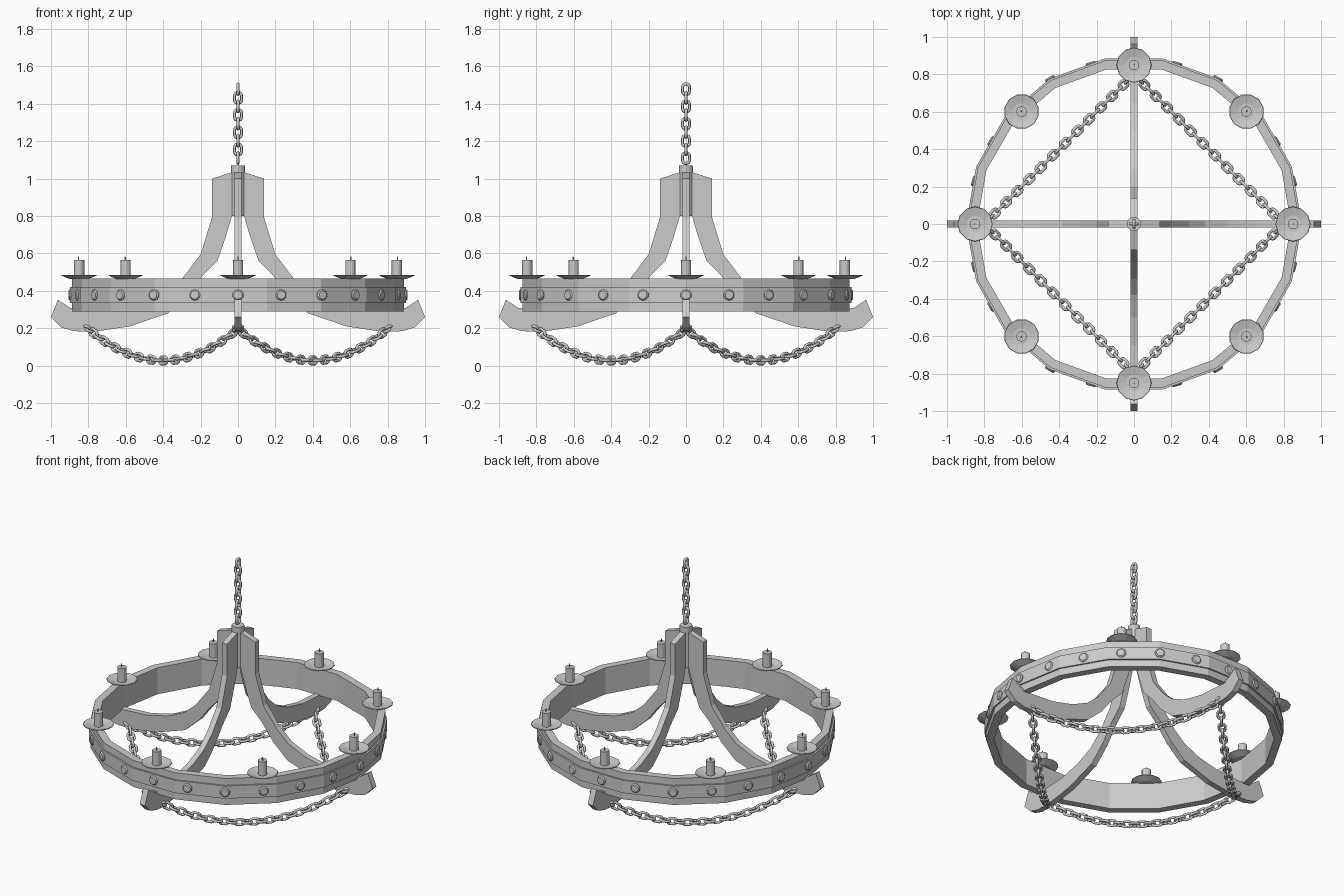
import bpy, bmesh
from math import sin, cos, pi, radians
from mathutils import Vector, Matrix

if "Cube" in bpy.data.objects:
    bpy.data.objects.remove(bpy.data.objects["Cube"])


def finish(name, bm, smooth=False):
    bmesh.ops.recalc_face_normals(bm, faces=bm.faces)
    me = bpy.data.meshes.new(name)
    bm.to_mesh(me)
    bm.free()
    ob = bpy.data.objects.new(name, me)
    bpy.context.collection.objects.link(ob)
    if smooth:
        me.polygons.foreach_set("use_smooth", [True] * len(me.polygons))
    return ob


def lathe(bm, prof, n, mat=Matrix(), loop=False):
    """Turn an (r, z) profile; open profiles get end caps."""
    rows = [[bm.verts.new(mat @ Vector((r * cos(2 * pi * i / n), r * sin(2 * pi * i / n), z)))
             for i in range(n)] for r, z in prof]
    pairs = list(zip(rows, rows[1:])) + ([(rows[-1], rows[0])] if loop else [])
    for a, b in pairs:
        for i in range(n):
            j = (i + 1) % n
            bm.faces.new((a[i], a[j], b[j], b[i]))
    if not loop:
        bm.faces.new(rows[0])
        bm.faces.new(rows[-1])


def link(bm, centre, along, side, half=0.029, wide=0.019, tube=0.0085):
    """One oval chain link lying in the along/side plane."""
    along = along.normalized()
    normal = along.cross(side).normalized()
    side = normal.cross(along)
    rings = []
    for k in range(12):
        a = 2 * pi * (k + 0.5) / 12
        straight = (half - wide) * (1 if cos(a) > 0 else -1)
        out = along * cos(a) + side * sin(a)
        p = centre + out * wide + along * straight
        rings.append([bm.verts.new(p + tube * (out * cos(pi * t / 3) + normal * sin(pi * t / 3)))
                      for t in range(6)])
    for k in range(12):
        a, b = rings[k], rings[(k + 1) % 12]
        for t in range(6):
            u = (t + 1) % 6
            bm.faces.new((a[t], a[u], b[u], b[t]))


# 18-sided rim and its raised centre band
bm = bmesh.new()
lathe(bm, [(0.84, 0.29), (0.888, 0.29), (0.888, 0.465), (0.84, 0.465)], 18, loop=True)
finish("rim", bm)
bm = bmesh.new()
lathe(bm, [(0.875, 0.336), (0.898, 0.336), (0.898, 0.42), (0.875, 0.42)], 18, loop=True)
finish("rim_band", bm)

# studs around the band
bm = bmesh.new()
for i in range(24):
    deg = i * 15
    surf = 0.898 * cos(pi / 18) / cos(radians(deg % 20 - 10))
    m = (Matrix.Rotation(radians(deg), 4, 'Z') @ Matrix.Translation((surf, 0, 0.378))
         @ Matrix.Rotation(pi / 2, 4, 'Y'))
    lathe(bm, [(0.03, -0.02), (0.03, 0.002), (0.023, 0.009)], 10, m)
finish("rim_studs", bm)

# four curved arms cut from flat board
arm = [(0.03, 1.035), (0.14, 1.0), (0.14, 0.79), (0.2, 0.595), (0.295, 0.47), (0.38, 0.395),
       (0.5, 0.34), (0.65, 0.305), (0.82, 0.295), (0.9, 0.31), (0.963, 0.353), (1.0, 0.26),
       (0.945, 0.205), (0.88, 0.185), (0.78, 0.18), (0.58, 0.21), (0.375, 0.28), (0.27, 0.375),
       (0.19, 0.48), (0.11, 0.56), (0.065, 0.69), (0.03, 0.81)]
for i, name in enumerate(("right", "back", "left", "front")):
    bm = bmesh.new()
    face = bm.faces.new([bm.verts.new((x, -0.019, z)) for x, z in arm])
    ext = bmesh.ops.extrude_face_region(bm, geom=[face])
    bmesh.ops.translate(bm, vec=(0, 0.038, 0),
                        verts=[v for v in ext["geom"] if isinstance(v, bmesh.types.BMVert)])
    bm.transform(Matrix.Rotation(i * pi / 2, 4, 'Z'))
    finish(name + "_arm", bm)

# centre post
bm = bmesh.new()
lathe(bm, [(0.038, 0.8), (0.038, 1.07)], 12)
finish("centre_post", bm)

# drip plates, candles and wicks
plates, candles, wicks = bmesh.new(), bmesh.new(), bmesh.new()
for i in range(8):
    m = Matrix.Rotation(i * pi / 4, 4, 'Z') @ Matrix.Translation((0.85, 0, 0))
    lathe(plates, [(0.05, 0.464), (0.094, 0.481), (0.092, 0.485), (0.045, 0.473)], 12, m)
    lathe(candles, [(0.028, 0.47), (0.028, 0.565)], 12, m)
    lathe(wicks, [(0.004, 0.56), (0.003, 0.585)], 6, m @ Matrix.Translation((0.003, 0, 0)))
finish("drip_plates", plates)
finish("candles", candles)
finish("wicks", wicks)

# hanging chain
X, Y, Z = Vector((1, 0, 0)), Vector((0, 1, 0)), Vector((0, 0, 1))
bm = bmesh.new()
for i in range(9):
    link(bm, Vector((0, 0, 1.11 + 0.046 * i)), Z, X if i % 2 else Y)
finish("hanging_chain", bm, True)

# four sagging chains between the arm ends
bm = bmesh.new()
for q in range(4):
    a = Matrix.Rotation(q * pi / 2, 3, 'Z') @ Vector((0.8, 0, 0))
    b = Matrix.Rotation((q + 1) * pi / 2, 3, 'Z') @ Vector((0.8, 0, 0))

    def sag(t):
        return a.lerp(b, t) + Z * (0.028 + 0.168 * (2 * t - 1) ** 2)

    fine = [sag(k / 400) for k in range(401)]
    dist = [0.0]
    for p, r in zip(fine, fine[1:]):
        dist.append(dist[-1] + (r - p).length)
    flat = Z.cross(b - a).normalized()
    for i in range(27):
        k = min(range(401), key=lambda j: abs(dist[j] - dist[-1] * i / 26))
        along = fine[min(k + 1, 400)] - fine[max(k - 1, 0)]
        link(bm, fine[k], along, flat if i % 2 == 0 else along.cross(flat))
finish("swag_chains", bm, True)
